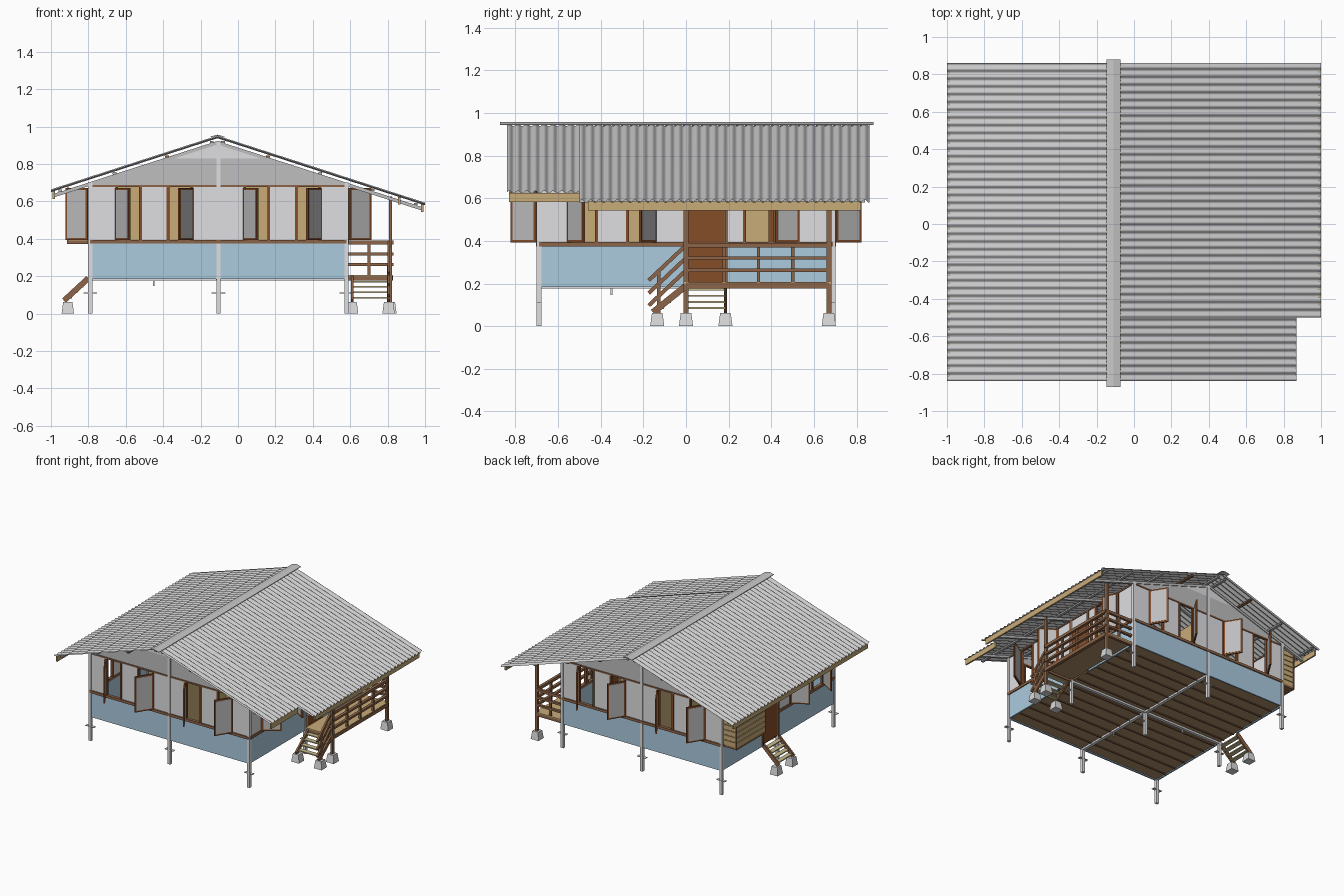
import bpy, bmesh, math
from mathutils import Matrix, Vector

if "Cube" in bpy.data.objects:
    bpy.data.objects.remove(bpy.data.objects["Cube"])

COL = {
    "roof_metal": (0.58, 0.58, 0.59), "wall_white": (0.74, 0.74, 0.76),
    "panel_blue": (0.41, 0.60, 0.74), "frame_brown": (0.27, 0.13, 0.065),
    "door_brown": (0.24, 0.075, 0.022), "plank_tan": (0.58, 0.41, 0.19),
    "floor_brown": (0.42, 0.27, 0.14), "concrete": (0.70, 0.70, 0.70),
    "panel_grey": (0.52, 0.52, 0.53), "tread_straw": (0.58, 0.50, 0.27),
}
MATS = {}
for n, c in COL.items():
    MATS[n] = bpy.data.materials.new(n)
    MATS[n].diffuse_color = (*c, 1)
PARTS = {}
I = Matrix.Identity(4)


def bm_for(name, mat):
    return PARTS.setdefault(name, (bmesh.new(), mat))[0]


def box(name, mat, x0, x1, y0, y1, z0, z1, M=I):
    S = Matrix.Translation(((x0 + x1) / 2, (y0 + y1) / 2, (z0 + z1) / 2)) @ \
        Matrix.Diagonal((abs(x1 - x0), abs(y1 - y0), abs(z1 - z0), 1))
    bmesh.ops.create_cube(bm_for(name, mat), size=1, matrix=M @ S)


def beam(name, mat, p, q, w, h):
    p, q = Vector(p), Vector(q)
    d = (q - p).normalized()
    side = Vector((0, 0, 1)).cross(d).normalized()
    R = Matrix((d, side, d.cross(side))).transposed().to_4x4()
    box(name, mat, 0, (q - p).length, -w / 2, w / 2, -h / 2, h / 2, Matrix.Translation(p) @ R)


def prism(name, mat, pts, y0, y1):
    # extrude an x-z outline along y
    bm = bm_for(name, mat)
    a = [bm.verts.new((x, y0, z)) for x, z in pts]
    b = [bm.verts.new((x, y1, z)) for x, z in pts]
    n = len(pts)
    bm.faces.new(a)
    bm.faces.new(b[::-1])
    for i in range(n):
        bm.faces.new((a[i], b[i], b[(i + 1) % n], a[(i + 1) % n]))


X0, X1, Y0, Y1, XM = -0.79, 0.58, -0.69, 0.69, -0.105
RX, RZ, SL = -0.11, 0.945, 0.323


def roof_z(x):
    return RZ - abs(x - RX) * SL


# wall panels, window frames, shutters and doors, drawn in a local frame
def shutter(M, u, side, width, ang):
    a = math.radians(ang)
    H = M @ Matrix.Translation((u, -0.012, 0)) @ Matrix.Rotation(-a if side > 0 else math.pi + a, 4, 'Z')
    box("shutter_frames", "door_brown", 0, width, -0.005, 0.005, 0.393, 0.672, H)
    box("shutter_panels", "panel_grey", 0.012, width - 0.012, -0.007, 0.007, 0.405, 0.66, H)


def wall(origin, ang, length, wins, door=None):
    M = Matrix.Translation(origin) @ Matrix.Rotation(math.radians(ang), 4, 'Z')
    gaps = sorted([(w[0], w[1]) for w in wins] + ([door] if door else []))
    u = 0
    for a, b in gaps + [(length, length)]:
        if a > u:
            box("upper_walls", "wall_white", u, a, -0.005, 0.005, 0.39, 0.685, M)
        u = b
    lows = [(0, door[0]), (door[1], length)] if door else [(0, length)]
    for a, b in lows:
        box("lower_walls", "panel_blue", a, b, -0.006, 0.006, 0.185, 0.38, M)
        box("sill_rails", "frame_brown", a, b, -0.014, 0.01, 0.375, 0.395, M)
    box("top_rails", "frame_brown", 0, length, -0.01, 0.01, 0.676, 0.687, M)
    if door:
        a, b = door
        box("doors", "door_brown", a + 0.01, b - 0.01, -0.006, 0.006, 0.2, 0.61, M)
        for c in (a, b):
            box("door_frames", "frame_brown", c - 0.007, c + 0.007, -0.012, 0.01, 0.19, 0.68, M)
        box("upper_walls", "wall_white", a, b, -0.004, 0.004, 0.61, 0.68, M)
    for a, b, side, wd, an in wins:
        for c in (a + 0.005, b - 0.005):
            box("window_frames", "door_brown", c - 0.007, c + 0.007, -0.01, 0.01, 0.39, 0.68, M)
        if wd:
            shutter(M, a if side > 0 else b, side, wd, an)


m = 0.137
W = 0.14
four = [(m, 2 * m, 1, W, 58), (3 * m, 4 * m, -1, W, 58), (6 * m, 7 * m, 1, W, 58), (8 * m, 9 * m, -1, W, 58)]
wall((X0, Y0, 0), 0, 1.37, four)
wall((X1, Y1, 0), 180, 1.37, four)
wall((X1, Y0, 0), 90, 1.38,
     four[:2] + [(0.96, 1.09, 1, 0, 0), (1.09, 1.22, -1, 0.125, 25)], (0.69, 0.88))
wall((X0, Y1, 0), 270, 1.38,
     [(1.38 - b, 1.38 - a, -s, w, an) for a, b, s, w, an in four[:2]], (0.50, 0.69))

# inner partitions seen through the open windows
box("partitions", "plank_tan", X0 + 0.02, X1 - 0.02, -0.005, 0.005, 0.2, 0.68)
box("partitions", "plank_tan", XM - 0.005, XM + 0.005, Y0 + 0.02, Y1 - 0.02, 0.2, 0.68)

# gable ends: darker lower band, lighter peak
for y in (Y0, Y1):
    zt, gap = 0.83, 0.022
    xa = (RZ - gap - zt) / SL
    zl, zr = roof_z(X0) - gap, roof_z(X1) - gap
    prism("gable_lower", "panel_grey", [(X0, 0.687), (X1, 0.687), (X1, zr), (RX + xa, zt), (RX - xa, zt), (X0, zl)],
          y - 0.004, y + 0.004)
    prism("gable_peak", "wall_white", [(RX - xa, zt), (RX + xa, zt), (RX, RZ - gap)], y - 0.004, y + 0.004)

# steel posts with ground plates, floor and its beams
for x in (X0, XM, X1):
    for y in (Y0, 0, Y1):
        inner = x == XM and y == 0
        top = 0.2 if inner else roof_z(x) - 0.02
        box("steel_posts", "wall_white", x - 0.011, x + 0.011, y - 0.011, y + 0.011, 0, top)
        box("post_plates", "wall_white", x - 0.037, x + 0.037, y - 0.012, y + 0.012, 0.108, 0.112)
box("floor", "floor_brown", X0, X1, Y0, Y1, 0.192, 0.2)
for i in range(1, 13):
    y = Y0 + i * 1.38 / 13
    box("floor_joists", "frame_brown", X0, X1, y - 0.006, y + 0.006, 0.186, 0.193)
box("floor_beams", "wall_white", X0, X1, -0.012, 0.012, 0.178, 0.192)
box("floor_beams", "wall_white", XM - 0.012, XM + 0.012, Y0, Y1, 0.178, 0.192)
for x, y in ((-0.45, 0), (XM, -0.35)):
    box("beam_stubs", "wall_white", x - 0.004, x + 0.004, y - 0.004, y + 0.004, 0.147, 0.18)

# corrugated roof sheets; the right eave steps back near the front
def sheet(ya, yb, xe):
    bm = bm_for("roof_sheets", "roof_metal")
    n = round((yb - ya) / 0.0415 * 8)
    prev = None
    for i in range(n + 1):
        y = ya + (yb - ya) * i / n
        dz = 0.007 * math.sin(2 * math.pi * i / 8)
        cur = [bm.verts.new((x, y, roof_z(x) + dz)) for x in (RX, xe)]
        if prev:
            f = (prev[0], prev[1], cur[1], cur[0])
            bm.faces.new(f if xe > RX else f[::-1]).smooth = True
        prev = cur


sheet(-0.84, 0.86, -1.0)
sheet(-0.84, -0.5, 0.87)
sheet(-0.5, 0.86, 1.0)
prism("ridge_cap", "roof_metal", [(-0.147, 0.943), (RX, 0.953), (-0.073, 0.943), (-0.073, 0.947),
                                  (RX, 0.957), (-0.147, 0.947)], -0.872, 0.88)

# rafters, purlins and fascia boards
for y in (Y0, -0.35, 0, 0.35, Y1):
    for xe in (-0.985, 0.86 if y < -0.5 else 0.985):
        beam("rafters", "panel_grey", (RX, y, RZ - 0.031), (xe, y, roof_z(xe) - 0.031), 0.02, 0.018)
for x in (-0.95, -0.66, -0.38, -0.14, -0.08, 0.16, 0.44, 0.72, 0.95):
    brown = x in (-0.38, 0.16)
    box("brown_purlins" if brown else "purlins", "frame_brown" if brown else "panel_grey",
        x - 0.01, x + 0.01, -0.5 if x > 0.9 else -0.82, 0.84, roof_z(x) - 0.022, roof_z(x) - 0.011)
for x, ya, yb in ((-0.985, -0.83, 0.83), (0.862, -0.83, -0.5), (0.985, -0.46, 0.82)):
    z = roof_z(x) - 0.006
    box("fascia_boards", "plank_tan", x - 0.006, x + 0.006, ya, yb, z - 0.042, z)

# plank-clad bay on the left side
BX, BA, BB = -0.915, 0.335, 0.68
for i in range(7):
    z = 0.39 + i * 0.04
    box("bay_planks", "plank_tan", BX, BX + 0.008, BA, BB, z, z + 0.035)
    for y in (BA, BB - 0.008):
        box("bay_planks", "plank_tan", BX, X0, y, y + 0.008, z, z + 0.035)
box("bay_base", "frame_brown", BX, X0, BA, BB, 0.373, 0.39)
for y in (BA, BB):
    box("bay_posts", "frame_brown", BX, BX + 0.012, y - 0.006, y + 0.006, 0.375, roof_z(BX) - 0.01)


# tapered concrete footing
def footing(x, y):
    bmesh.ops.create_cone(bm_for("footings", "concrete"), cap_ends=True, segments=4, radius1=0.047, radius2=0.035,
                          depth=0.062, matrix=Matrix.Translation((x, y, 0.031)) @ Matrix.Rotation(math.pi / 4, 4, 'Z'))


# left stair, going down to -x
for y in (0.0, 0.185):
    footing(-0.91, y)
    beam("stair_stringers", "frame_brown", (-0.80, y, 0.19), (-0.93, y, 0.07), 0.014, 0.03)
for i in range(4):
    x, z = -0.815 - i * 0.03, 0.172 - i * 0.029
    box("stair_treads", "tread_straw", x - 0.018, x + 0.018, 0, 0.185, z - 0.004, z + 0.004)

# porch deck, posts and railings on the right side
PX, PY = 0.815, 0.67
box("porch_deck", "plank_tan", X1 + 0.01, PX + 0.01, -0.01, PY + 0.01, 0.201, 0.207)
box("porch_deck_underside", "floor_brown", X1 + 0.01, PX + 0.01, -0.01, PY + 0.01, 0.195, 0.201)
for y in (0, PY):
    box("porch_beams", "frame_brown", X1, PX + 0.01, y - 0.01, y + 0.01, 0.178, 0.198)
    footing(PX, y)
    box("porch_posts", "frame_brown", PX - 0.009, PX + 0.009, y - 0.012, y + 0.012, 0.06, roof_z(PX) - 0.02)
box("porch_beams", "frame_brown", PX - 0.01, PX + 0.015, 0, PY, 0.178, 0.205)
for y in (0.18, 0.34, 0.5):
    box("rail_posts", "frame_brown", PX - 0.008, PX + 0.008, y - 0.008, y + 0.008, 0.2, 0.38)
box("rail_posts", "frame_brown", 0.692, 0.708, PY - 0.008, PY + 0.008, 0.2, 0.38)
for z, h in ((0.38, 0.022), (0.32, 0.016), (0.262, 0.016)):
    box("porch_rails", "frame_brown", PX - 0.006, PX + 0.016, 0, PY, z - h / 2, z + h / 2)
    box("porch_rails", "frame_brown", X1, PX, PY - 0.01, PY + 0.01, z - h / 2, z + h / 2)

# porch stair, going down to -y, with handrails
for x in (0.61, 0.805):
    footing(x, -0.135)
    beam("stair_stringers", "frame_brown", (x, 0, 0.19), (x, -0.155, 0.065), 0.014, 0.03)
box("rail_posts", "frame_brown", 0.797, 0.813, -0.135, -0.119, 0.06, 0.26)
for z in (0.38, 0.32, 0.262):
    beam("stair_handrails", "frame_brown", (0.805, 0, z), (0.805, -0.175, z - 0.165), 0.014, 0.018)
for i in range(4):
    y, z = -0.02 - i * 0.034, 0.172 - i * 0.029
    box("stair_treads", "tread_straw", 0.61, 0.805, y - 0.018, y + 0.018, z - 0.004, z + 0.004)

# turn every collected part into an object
for name, (bm, mat) in PARTS.items():
    if name != "roof_sheets":
        bmesh.ops.recalc_face_normals(bm, faces=bm.faces)
    me = bpy.data.meshes.new(name)
    bm.to_mesh(me)
    bm.free()
    me.materials.append(MATS[mat])
    bpy.context.collection.objects.link(bpy.data.objects.new(name, me))

for m in bpy.data.materials:
    if m.users and not m.is_grease_pencil:
        m.use_nodes = True
        m.node_tree.nodes["Principled BSDF"].inputs["Base Color"].default_value = m.diffuse_color
